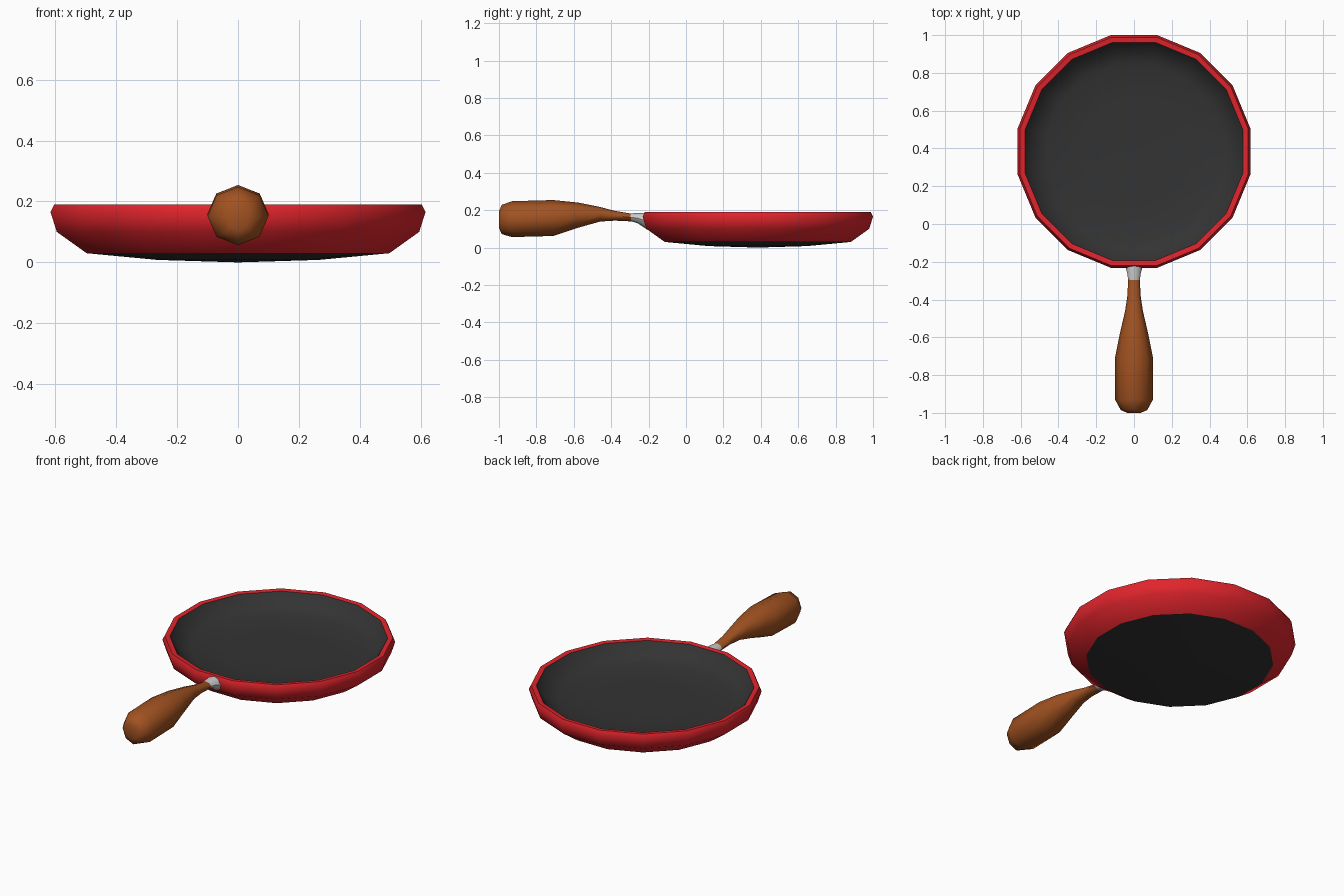
import bpy, bmesh, math

if "Cube" in bpy.data.objects:
    bpy.data.objects.remove(bpy.data.objects["Cube"])

def material(name, rgb):
    m = bpy.data.materials.new(name)
    m.diffuse_color = (*rgb, 1)
    m.use_nodes = True
    m.node_tree.nodes["Principled BSDF"].inputs["Base Color"].default_value = m.diffuse_color
    return m

RED = material("red_enamel", (0.75, 0.018, 0.025))
BLACK = material("dark_coating", (0.033, 0.033, 0.033))
WOOD = material("wood", (0.36, 0.085, 0.015))

def loft(name, rings, mat=None, cap_start=False, cap_end=False, angle=50):
    """Skin a list of equal-sized vertex rings (counter-clockwise seen from the end)."""
    n = len(rings[0])
    verts = [p for r in rings for p in r]
    faces = [(k * n + i, k * n + (i + 1) % n, (k + 1) * n + (i + 1) % n, (k + 1) * n + i)
             for k in range(len(rings) - 1) for i in range(n)]
    if cap_start:
        faces.append(tuple(range(n))[::-1])
    if cap_end:
        faces.append(tuple(range(len(verts) - n, len(verts))))
    me = bpy.data.meshes.new(name)
    me.from_pydata(verts, [], faces)
    ob = bpy.data.objects.new(name, me)
    bpy.context.collection.objects.link(ob)
    if cap_start and cap_end:
        bm = bmesh.new()
        bm.from_mesh(me)
        bmesh.ops.recalc_face_normals(bm, faces=bm.faces)
        bm.to_mesh(me)
        bm.free()
    if mat:
        me.materials.append(mat)
    bpy.ops.object.select_all(action='DESELECT')
    ob.select_set(True)
    bpy.context.view_layer.objects.active = ob
    bpy.ops.object.shade_smooth_by_angle(angle=math.radians(angle))
    return ob

def pan_ring(r, z, n=16):
    return [(r * math.cos((i + .5) * math.tau / n),
             0.384 + r * math.sin((i + .5) * math.tau / n), z) for i in range(n)]

def handle_ring(y, zc, rx, rz, n=8):
    return [(rx * math.cos(i * math.tau / n), y,
             zc + rz * math.sin(i * math.tau / n)) for i in range(n)]

# Pan: underside, enamel wall with rim, shallow coated interior
loft("pan_base", [pan_ring(r, z) for r, z in
     [(0.002, 0.0), (0.27, 0.008), (0.507, 0.03)]], BLACK, cap_start=True)
loft("pan_wall", [pan_ring(r, z) for r, z in
     [(0.507, 0.03), (0.607, 0.10), (0.628, 0.165), (0.616, 0.19), (0.588, 0.187)]], RED)
loft("pan_interior", [pan_ring(r, z) for r, z in
     [(0.588, 0.187), (0.545, 0.13), (0.47, 0.105), (0.27, 0.098), (0.002, 0.095)]],
     BLACK, cap_end=True)

# Metal neck between pan and handle
loft("neck", [handle_ring(*p) for p in
     [(-0.30, 0.162, 0.030, 0.020), (-0.26, 0.158, 0.036, 0.027),
      (-0.205, 0.140, 0.052, 0.046)]], None, True, True)

# Turned wooden handle
loft("handle", [handle_ring(*p) for p in
     [(-1.0, 0.150, 0.035, 0.045), (-0.985, 0.150, 0.070, 0.078),
      (-0.93, 0.152, 0.10, 0.096), (-0.71, 0.158, 0.101, 0.096),
      (-0.58, 0.173, 0.075, 0.068), (-0.46, 0.178, 0.047, 0.039),
      (-0.38, 0.170, 0.035, 0.026), (-0.295, 0.161, 0.031, 0.021)]],
     WOOD, True, True, 60)
